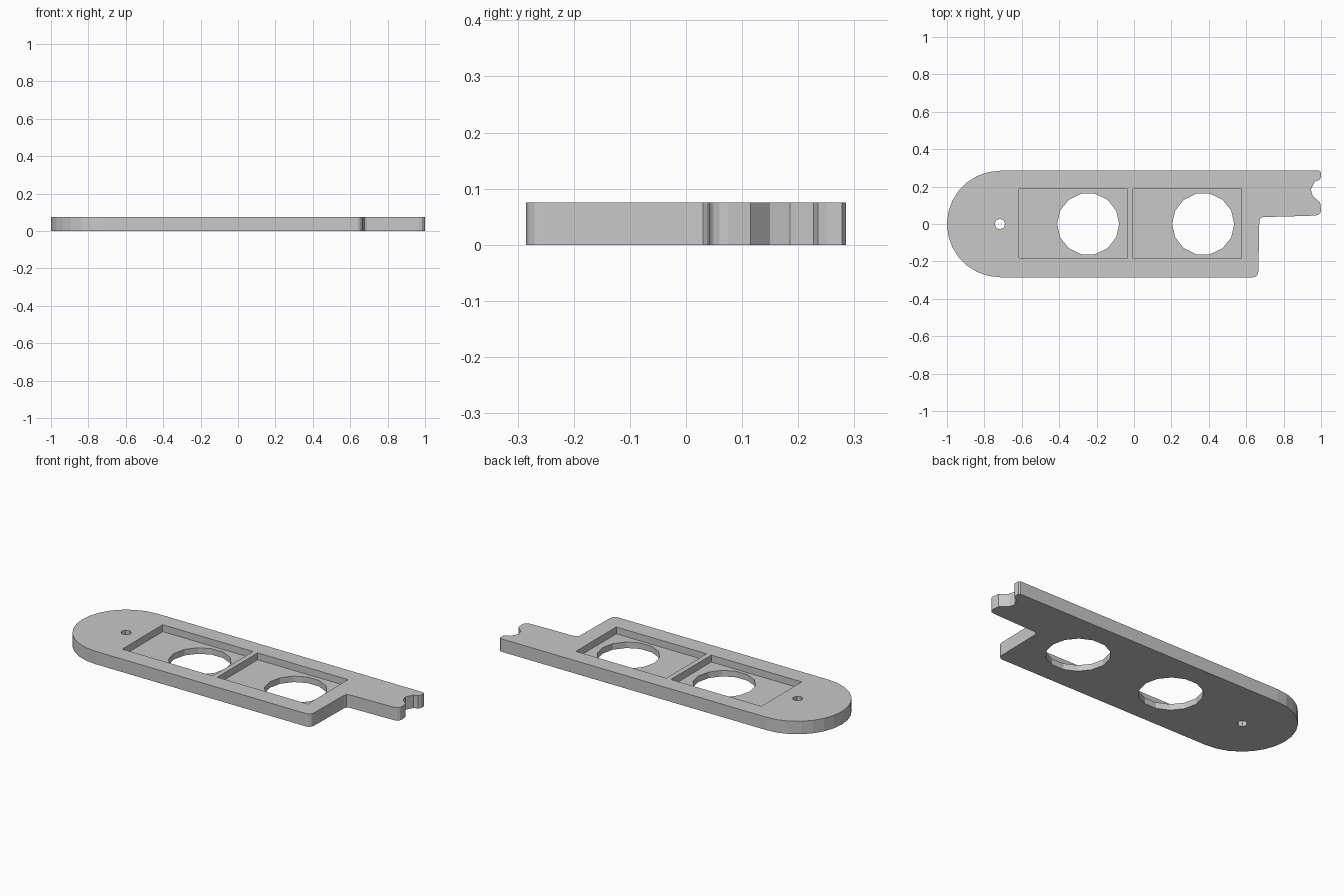
import bpy, bmesh
from math import cos, sin, pi

cube = bpy.data.objects.get("Cube")
if cube:
    bpy.data.objects.remove(cube, do_unlink=True)

THICK, FLOOR, HALF = 0.075, 0.035, 0.285

grey = bpy.data.materials.new("plain grey")
grey.use_nodes = True
grey.diffuse_color = (0.58, 0.58, 0.58, 1)
grey.node_tree.nodes["Principled BSDF"].inputs["Base Color"].default_value = grey.diffuse_color


def arc(cx, cy, r, start, end, n):
    return [(cx + r * cos(start + (end - start) * i / n),
             cy + r * sin(start + (end - start) * i / n)) for i in range(n + 1)]


def prism(name, outline, z0, z1):
    """Extrude a counter-clockwise outline from z0 to z1."""
    bm = bmesh.new()
    face = bm.faces.new([bm.verts.new((x, y, z0)) for x, y in outline])
    new = bmesh.ops.extrude_face_region(bm, geom=[face])["geom"]
    bmesh.ops.translate(bm, vec=(0, 0, z1 - z0),
                        verts=[v for v in new if isinstance(v, bmesh.types.BMVert)])
    bmesh.ops.recalc_face_normals(bm, faces=bm.faces)
    mesh = bpy.data.meshes.new(name)
    bm.to_mesh(mesh)
    bm.free()
    mesh.materials.append(grey)
    obj = bpy.data.objects.new(name, mesh)
    bpy.context.collection.objects.link(obj)
    return obj


def cut(target, cutter):
    mod = target.modifiers.new("cut", "BOOLEAN")
    mod.operation, mod.solver, mod.object = "DIFFERENCE", "EXACT", cutter
    bpy.context.view_layer.objects.active = target
    bpy.ops.object.modifier_apply(modifier=mod.name)
    bpy.data.objects.remove(cutter, do_unlink=True)


# Plate outline: rounded left end, stepped right end with a notched tab
outline = arc(-1 + HALF, 0, HALF, pi / 2, 3 * pi / 2, 14)
outline += arc(0.635, -HALF + 0.03, 0.03, -pi / 2, 0, 3)
outline += [(0.67, 0.015), (0.675, 0.03), (0.69, 0.037), (0.88, 0.042)]
outline += arc(0.97, 0.075, 0.03, -pi / 2, 0, 3)
outline += [(0.995, 0.115), (0.955, 0.15), (0.945, 0.185), (0.967, 0.227), (0.99, 0.235)]
outline += [(1, 0.25), (1, 0.278), (0.99, HALF)]
plate = prism("plate", outline, 0, THICK)

# Two square pockets, each with a round opening through its floor
for x in (-0.615, -0.005):
    pocket = [(x, -0.182), (x + 0.58, -0.182), (x + 0.58, 0.188), (x, 0.188)]
    cut(plate, prism("pocket_cutter", pocket, FLOOR, THICK + 0.1))
for x, r, sides in ((-0.245, 0.166, 14), (0.37, 0.166, 14), (-0.717, 0.028, 8)):
    cut(plate, prism("hole_cutter", arc(x, 0, r, 0, 2 * pi, sides)[:-1], -0.1, THICK + 0.1))
